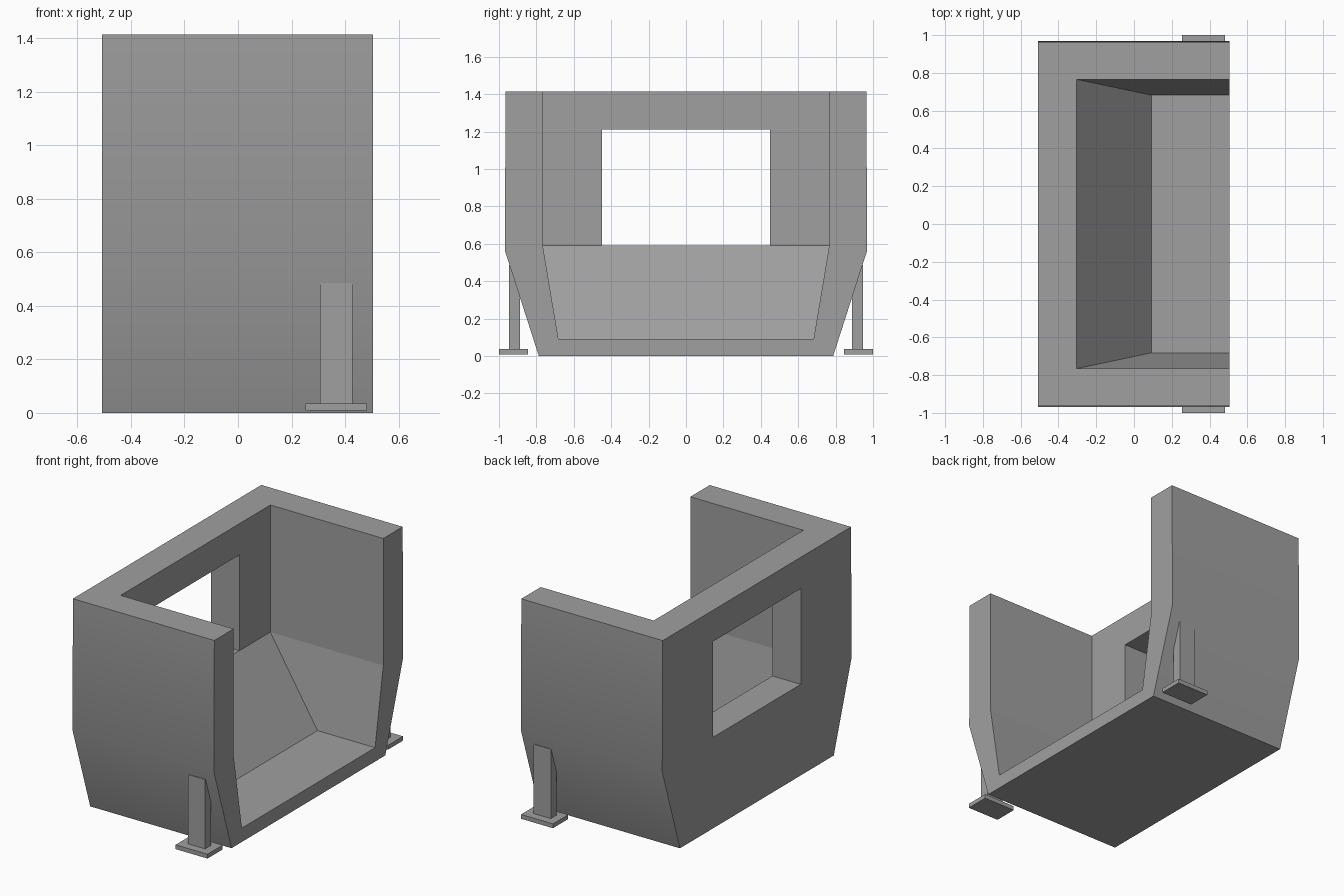
import bpy, bmesh, math

cube = bpy.data.objects.get("Cube")
if cube:
    bpy.data.objects.remove(cube, do_unlink=True)

grey = bpy.data.materials.new("mid_grey")
grey.use_nodes = True
COLOUR = (0.35, 0.35, 0.35, 1)
grey.diffuse_color = COLOUR
grey.node_tree.nodes["Principled BSDF"].inputs["Base Color"].default_value = COLOUR


def loft(name, rings):
    """Solid from stacked rectangles, each (x0, x1, y0, y1, z)."""
    bm = bmesh.new()
    loops = [[bm.verts.new(p) for p in
              ((x0, y0, z), (x1, y0, z), (x1, y1, z), (x0, y1, z))]
             for x0, x1, y0, y1, z in rings]
    for low, high in zip(loops, loops[1:]):
        for i in range(4):
            j = (i + 1) % 4
            bm.faces.new((low[i], low[j], high[j], high[i]))
    bm.faces.new(loops[0][::-1])
    bm.faces.new(loops[-1])
    bmesh.ops.recalc_face_normals(bm, faces=bm.faces)
    mesh = bpy.data.meshes.new(name)
    bm.to_mesh(mesh)
    bm.free()
    mesh.materials.append(grey)
    obj = bpy.data.objects.new(name, mesh)
    bpy.context.collection.objects.link(obj)
    return obj


def cut(target, cutter):
    cutter.hide_render = True
    cutter.hide_set(True)
    mod = target.modifiers.new(cutter.name, 'BOOLEAN')
    mod.operation = 'DIFFERENCE'
    mod.solver = 'EXACT'
    mod.object = cutter
    bpy.context.view_layer.objects.active = target
    bpy.ops.object.modifier_apply(modifier=mod.name)
    bpy.data.objects.remove(cutter, do_unlink=True)


# Tub shell: flared lower sides, near-vertical upper sides
BACK, FRONT = -0.508, 0.505
shell = loft("shell", [(BACK, FRONT, -w, w, z) for w, z in
                       ((0.787, 0), (0.969, 0.565), (0.964, 1.413))])

# Interior, open at the top and one side, with a sloping inner wall
INNER = -0.305
cut(shell, loft("interior_cutter", [(x, 0.7, -w, w, z) for x, w, z in
    ((0.092, 0.682, 0.09), (INNER, 0.766, 0.59), (INNER, 0.766, 1.6))]))

# Window through the thick wall, its sill level with the slope
cut(shell, loft("window_cutter", [(-0.7, INNER + 0.02, -0.449, 0.449, z)
                                  for z in (0.59, 1.21)]))

# Soften only the bend on the outer sides
for f in shell.data.polygons:
    f.use_smooth = abs(f.center.y) > 0.8 and abs(f.normal.y) > 0.9
for e in shell.data.edges:
    a, b = (shell.data.vertices[i].co for i in e.vertices)
    bend = abs(a.z - 0.565) < 0.01 and abs(b.z - 0.565) < 0.01
    e.use_edge_sharp = not bend

# Posts and foot plates on both sides
for side, s in (("left", 1), ("right", -1)):
    y0, y1 = sorted((s * 0.887, s * 0.947))
    loft(side + "_post", [(0.306, 0.428, y0, y1, z) for z in (0.03, 0.485)])
    y0, y1 = sorted((s * 0.845, s * 1.0))
    loft(side + "_foot_plate", [(0.253, 0.482, y0, y1, z) for z in (0.008, 0.036)])
